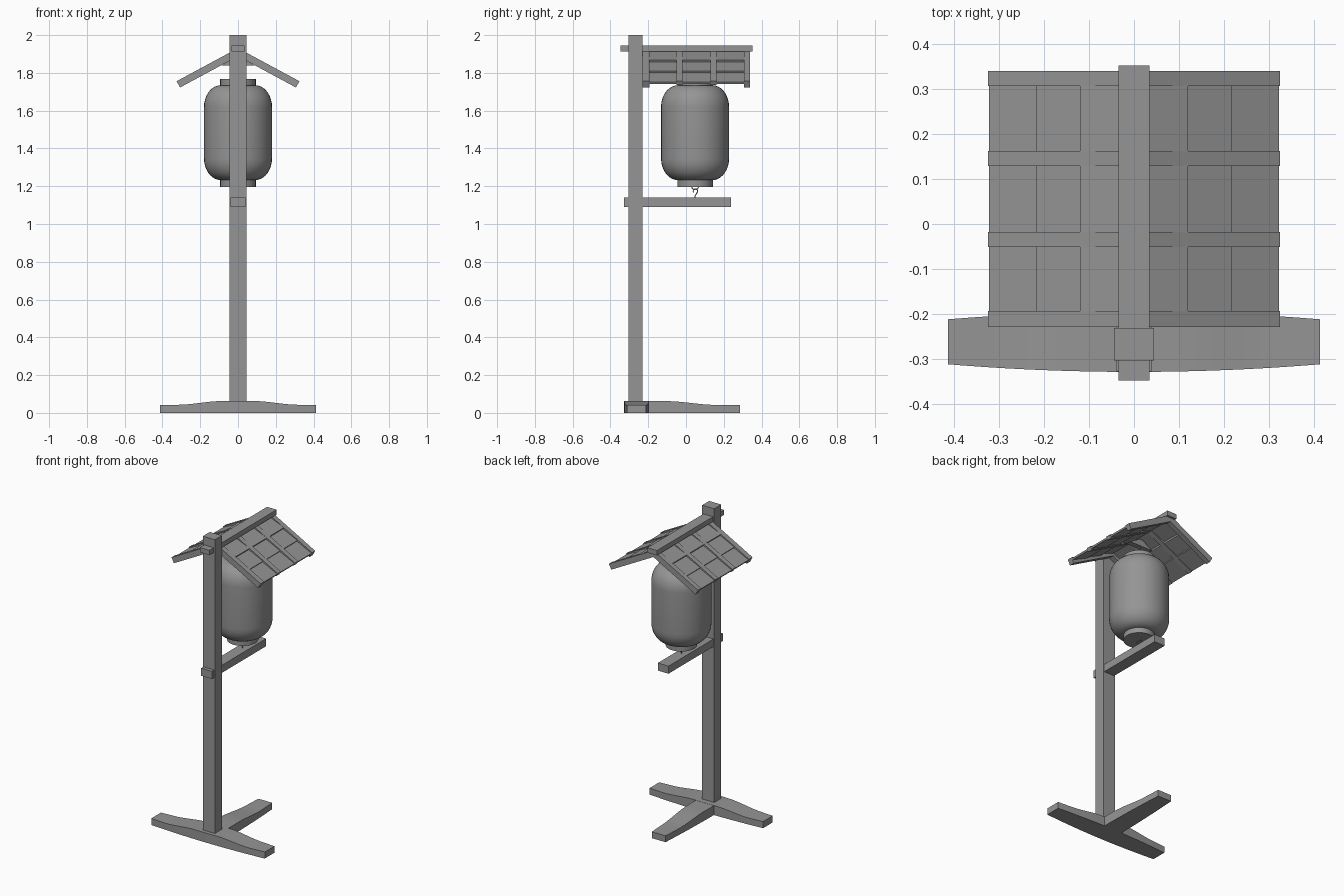
import bpy, bmesh, math
from mathutils import Vector

cube = bpy.data.objects.get("Cube")
if cube:
    bpy.data.objects.remove(cube, do_unlink=True)

grey = bpy.data.materials.new("plain_grey")
grey.use_nodes = True
GREY = (0.3, 0.3, 0.3, 1)
grey.diffuse_color = GREY
grey.node_tree.nodes["Principled BSDF"].inputs["Base Color"].default_value = GREY


def finish(name, bm):
    bmesh.ops.recalc_face_normals(bm, faces=bm.faces)
    mesh = bpy.data.meshes.new(name)
    bm.to_mesh(mesh)
    bm.free()
    mesh.materials.append(grey)
    obj = bpy.data.objects.new(name, mesh)
    bpy.context.collection.objects.link(obj)
    return obj


def box(name, x, y, z):
    """Box from (min, max) pairs."""
    bm = bmesh.new()
    bmesh.ops.create_cube(bm, size=1)
    for v in bm.verts:
        v.co = [a + (b - a) * (c + 0.5) for (a, b), c in zip((x, y, z), v.co)]
    return finish(name, bm)


def prism(name, outline, y0, y1):
    """Extrude an outline in the x-z plane from y0 to y1."""
    bm = bmesh.new()
    face = bm.faces.new([bm.verts.new((x, y0, z)) for x, z in outline])
    new = bmesh.ops.extrude_face_region(bm, geom=[face])["geom"]
    bmesh.ops.translate(bm, vec=(0, y1 - y0, 0),
                        verts=[v for v in new if isinstance(v, bmesh.types.BMVert)])
    return finish(name, bm)


def foot(name, stations, place):
    """Loft of rectangles (distance, half width, height), placed by a function."""
    bm = bmesh.new()
    rings = [[bm.verts.new(place(d, s * w, z)) for s, z in ((-1, 0), (1, 0), (1, h), (-1, h))]
             for d, w, h in stations]
    for a, b in zip(rings, rings[1:]):
        for i in range(4):
            bm.faces.new((a[i], a[i - 1], b[i - 1], b[i]))
    bm.faces.new(rings[0])
    bm.faces.new(rings[-1])
    return finish(name, bm)


def smooth(obj, angle=40):
    bpy.ops.object.select_all(action="DESELECT")
    obj.select_set(True)
    bpy.context.view_layer.objects.active = obj
    bpy.ops.object.shade_smooth_by_angle(angle=math.radians(angle))


def ease(t):
    t = max(0, min(1, t))
    return t * t * (3 - 2 * t)


# Base: bowed crossbar and one leg to the rear
bar = []
for i in range(-12, 13):
    x = 0.414 * i / 12
    bar.append((x, 0.05 + 0.017 * (1 - (i / 12) ** 2), 0.063 - 0.02 * ease((abs(x) - 0.08) / 0.24)))
foot("base_crossbar", bar, lambda d, w, z: (d, w - 0.262, z))

leg = []
for i in range(13):
    y = -0.262 + 0.547 * i / 12
    leg.append((y, 0.067 - 0.017 * (i / 12) ** 2, 0.062 - 0.02 * ease((y + 0.1) / 0.26)))
foot("base_rear_leg", leg, lambda d, w, z: (w, d, z))

# Post with the two horizontal beams let through it
box("post", (-0.044, 0.044), (-0.304, -0.231), (0.03, 2.0))
box("ridge_beam", (-0.035, 0.035), (-0.348, 0.353), (1.913, 1.945))
box("lower_arm", (-0.039, 0.039), (-0.328, 0.238), (1.09, 1.14))

# Roof frame: four rafter pairs
SLOPE = 0.538
PEAK = 1.931
rafters = [(-0.229, -0.193, 0.038), (-0.051, -0.018, 0.024),
           (0.129, 0.162, 0.024), (0.307, 0.34, 0.038)]
normal = Vector((SLOPE, 1)).normalized()
for side, sx in (("left", 1), ("right", -1)):
    for n, (y0, y1, depth) in enumerate(rafters):
        tip = Vector((0.325, PEAK - SLOPE * 0.325))
        low = tip - normal * depth
        drop = depth / normal.y
        pts = [(0, PEAK), tip, low, (0, PEAK - drop)]
        prism(f"{side}_rafter_{n + 1}", [(sx * p[0], p[1]) for p in pts], y0, y1)

    # Overlapping roof boards between the rafters
    for n, (edge, top, lift) in enumerate(((0.322, 0.2, -0.006), (0.218, 0.1, -0.005), (0.12, 0, 0.001))):
        def height(x, off):
            return PEAK - SLOPE * x + off
        pts = [(top, height(top, -0.014)), (edge, height(edge, lift)),
               (edge - 0.005, height(edge, lift - 0.01)), (top, height(top, -0.026))]
        for b in range(3):
            prism(f"{side}_roof_board_{n + 1}_{b + 1}", [(sx * x, z) for x, z in pts],
                  rafters[b][1] - 0.002, rafters[b + 1][0] + 0.002)

# Block under the ridge and the wire that carries the lantern
prism("hanger_block", [(-0.085, 1.84), (0.085, 1.84), (0.01, 1.885), (-0.01, 1.885)], 0.03, 0.066)
box("hanger_wire", (-0.004, 0.004), (0.044, 0.052), (1.76, 1.845))

# Lantern: profile turned round its axis
R, NECK, CURVE = 0.18, 0.094, 0.115
profile = [(0, 1.197), (NECK, 1.197), (NECK, 1.232)]
arc = [math.radians(a) for a in range(0, 91, 10)]
core = 0.09
profile += [(core + (R - core) * math.sin(a), 1.232 + CURVE * (1 - math.cos(a))) for a in arc[1:]]
profile += [(core + (R - core) * math.cos(a), 1.735 - CURVE * (1 - math.sin(a))) for a in arc[:-1]]
profile += [(NECK, 1.733), (NECK, 1.767), (0, 1.767)]
bm = bmesh.new()
verts = [bm.verts.new((r, 0, z)) for r, z in profile]
edges = [bm.edges.new(pair) for pair in zip(verts, verts[1:])]
bmesh.ops.spin(bm, geom=verts + edges, axis=(0, 0, 1), cent=(0, 0, 0),
               steps=40, angle=math.tau, use_merge=True)
bmesh.ops.remove_doubles(bm, verts=bm.verts, dist=0.0005)
bmesh.ops.translate(bm, verts=bm.verts, vec=(0, 0.048, 0))
smooth(finish("lantern", bm))


# Hook and eye below the lantern
def rod(name, points, radius):
    curve = bpy.data.curves.new(name, "CURVE")
    curve.dimensions = "3D"
    curve.bevel_depth = radius
    curve.bevel_resolution = 1
    curve.use_fill_caps = True
    line = curve.splines.new("POLY")
    line.points.add(len(points) - 1)
    for p, co in zip(line.points, points):
        p.co = (*co, 1)
    curve.materials.append(grey)
    obj = bpy.data.objects.new(name, curve)
    bpy.context.collection.objects.link(obj)


turn = [math.radians(a) for a in range(180, 361, 20)]
rod("lantern_eye", [(0, 0.048 + 0.018 * math.cos(a), 1.199 + 0.018 * math.sin(a)) for a in turn], 0.003)
hook = [(0, 0.05 + 0.012 * math.cos(a), 1.175 + 0.012 * math.sin(a))
        for a in [math.radians(d) for d in range(-20, 221, 30)]]
rod("arm_hook", hook[::-1] + [(0, 0.055, 1.16), (0, 0.048, 1.15), (0, 0.048, 1.135)], 0.003)
